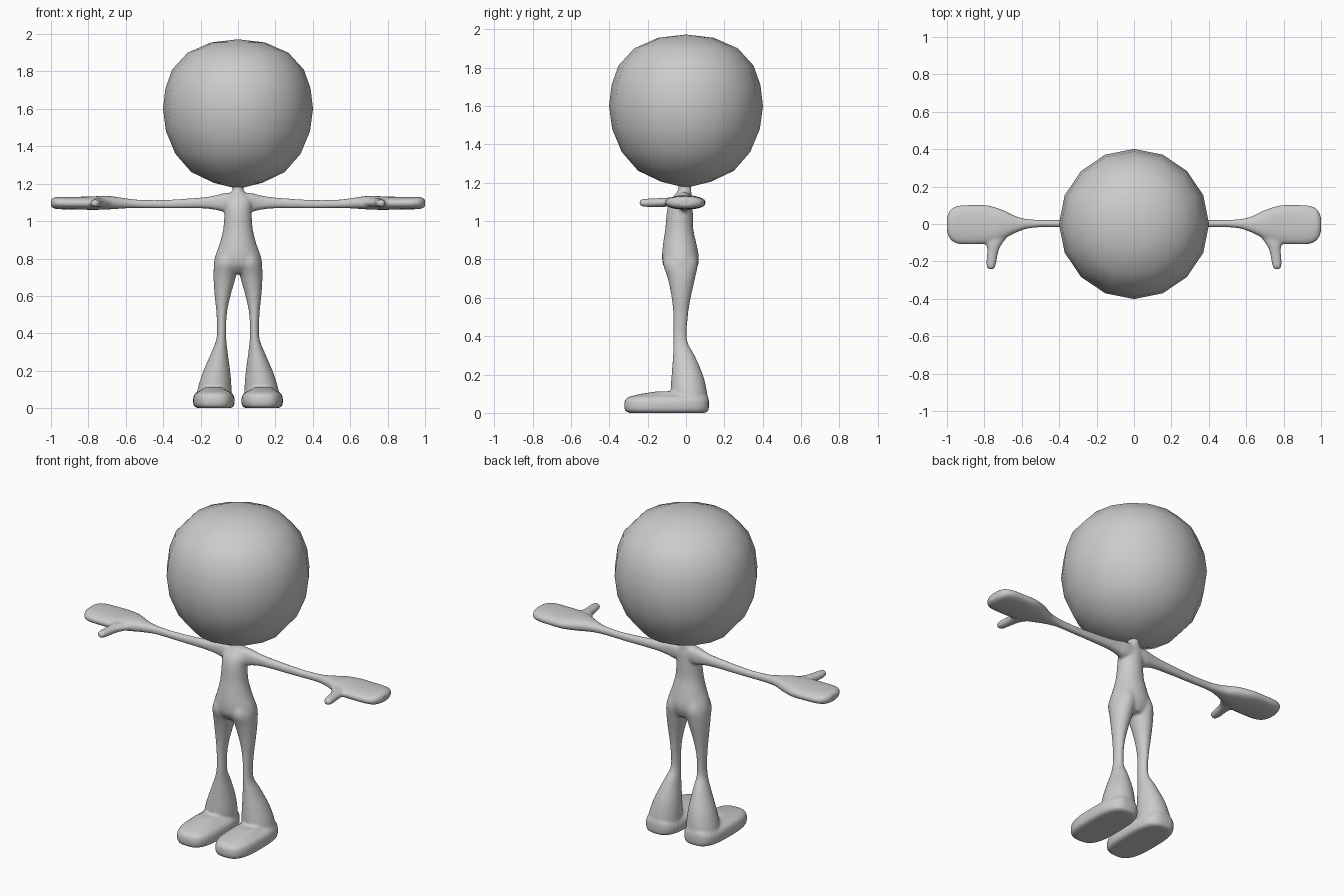
import bpy
import bmesh
import math
from mathutils import Vector

cube = bpy.data.objects.get("Cube")
if cube:
    bpy.data.objects.remove(cube, do_unlink=True)

clay = bpy.data.materials.new("plain_grey")
clay.use_nodes = True
GREY = (0.6, 0.6, 0.6, 1)
clay.diffuse_color = GREY
clay.node_tree.nodes["Principled BSDF"].inputs["Base Color"].default_value = GREY


def smooth_rows(rows, steps=4):
    """Catmull-Rom interpolation between the given sections."""
    out = []
    last = len(rows) - 1
    for i in range(last):
        a, b, c, d = (rows[min(max(k, 0), last)] for k in (i - 1, i, i + 1, i + 2))
        for s in range(steps):
            t = s / steps
            out.append([q + 0.5 * t * (r - p + t * (2 * p - 5 * q + 4 * r - w
                        + t * (3 * (q - r) + w - p))) for p, q, r, w in zip(a, b, c, d)])
    return out + [rows[last]]


def loft(bm, rows, place, power=2, sides=24):
    """Closed tube; each row is (position, u low, u high, v low, v high)."""
    rings = []
    for pos, u0, u1, v0, v1 in smooth_rows(rows):
        ring = []
        for k in range(sides):
            a = math.tau * k / sides
            cu, su = math.cos(a), math.sin(a)
            u = (u0 + u1) / 2 + (u1 - u0) / 2 * math.copysign(abs(cu) ** (2 / power), cu)
            v = (v0 + v1) / 2 + (v1 - v0) / 2 * math.copysign(abs(su) ** (2 / power), su)
            ring.append(bm.verts.new(place(pos, u, v)))
        rings.append(ring)
    for low, high in zip(rings, rings[1:]):
        for k in range(sides):
            n = (k + 1) % sides
            bm.faces.new((low[k], low[n], high[n], high[k]))
    bm.faces.new(rings[0][::-1])
    bm.faces.new(rings[-1])


def finish(name, bm):
    bmesh.ops.recalc_face_normals(bm, faces=bm.faces[:])
    mesh = bpy.data.meshes.new(name)
    bm.to_mesh(mesh)
    bm.free()
    for f in mesh.polygons:
        f.use_smooth = True
    mesh.materials.append(clay)
    ob = bpy.data.objects.new(name, mesh)
    bpy.context.collection.objects.link(ob)
    return ob


# Torso and neck
body = bmesh.new()
loft(body, [
    (0.72, -.07, .07, -.08, .04), (0.76, -.125, .125, -.115, .06),
    (0.81, -.123, .123, -.125, .067), (0.88, -.098, .098, -.12, .055),
    (0.96, -.079, .079, -.108, .038), (1.05, -.073, .073, -.1, .036),
    (1.1, -.075, .075, -.085, .034), (1.135, -.06, .06, -.06, .03),
    (1.16, -.032, .032, -.043, .028), (1.185, -.03, .03, -.04, .028),
    (1.23, -.05, .05, -.055, .045)], lambda p, u, v: (u, v, p))

for side in (1, -1):
    def upright(p, u, v):
        return (side * u, v, p)

    def sideways(p, u, v):
        return (side * p, u, v)

    # Leg
    loft(body, [
        (0.05, .035, .225, -.07, .115), (0.12, .035, .212, -.08, .108),
        (0.2, .042, .185, -.075, .088), (0.3, .055, .142, -.068, .045),
        (0.38, .063, .114, -.066, .006), (0.5, .06, .115, -.066, .01),
        (0.6, .04, .125, -.075, .025), (0.7, .012, .131, -.095, .047),
        (0.78, -.005, .126, -.12, .062), (0.84, .01, .1, -.1, .045)], upright)

    # Foot
    loft(body, [
        (0, .04, .215, -.295, .1), (0.012, .022, .236, -.318, .117),
        (0.05, .018, .24, -.322, .12), (0.078, .03, .23, -.308, .117),
        (0.096, .06, .2, -.25, .105), (0.112, .085, .18, -.15, .08)],
        upright, power=3, sides=32)

    # Arm and hand
    loft(body, [
        (0.0, -.06, .03, 1.06, 1.15), (0.07, -.045, .03, 1.05, 1.15),
        (0.12, -.032, .026, 1.06, 1.138), (0.2, -.026, .024, 1.068, 1.126),
        (0.4, -.018, .022, 1.068, 1.113), (0.54, -.02, .024, 1.07, 1.115),
        (0.62, -.042, .038, 1.067, 1.125), (0.7, -.08, .075, 1.062, 1.135),
        (0.78, -.105, .1, 1.06, 1.132), (0.86, -.11, .103, 1.062, 1.13),
        (0.94, -.107, .098, 1.063, 1.13), (0.98, -.085, .078, 1.066, 1.128),
        (1.0, -.045, .04, 1.078, 1.115)], sideways, power=2.4)

    # Thumb
    loft(body, [
        (-.04, .65, .79, 1.075, 1.12), (-.1, .7, .79, 1.074, 1.122),
        (-.14, .722, .785, 1.073, 1.12), (-.2, .735, .79, 1.073, 1.117),
        (-.23, .742, .787, 1.076, 1.114), (-.242, .752, .778, 1.085, 1.106)],
        lambda p, u, v: (side * u, p, v))

body = finish("body", body)
blend = body.modifiers.new("blend", 'REMESH')
blend.mode = 'VOXEL'
blend.voxel_size = 0.008
blend.use_smooth_shade = True
soften = body.modifiers.new("soften", 'SMOOTH')
soften.factor = 0.5
soften.iterations = 6

# Head: a sixteen-sided ball, narrowing to the neck
head = bmesh.new()
outline = [(.03, 1.18), (.13, 1.205), (.25, 1.262), (.335, 1.36), (.385, 1.48), (.401, 1.6),
           (.388, 1.71), (.352, 1.81), (.27, 1.9), (.145, 1.955), (0, 1.972)]
points = [head.verts.new((r, 0, z)) for r, z in outline]
edges = [head.edges.new(pair) for pair in zip(points, points[1:])]
bmesh.ops.spin(head, geom=points + edges, cent=Vector(), axis=(0, 0, 1),
               angle=math.tau, steps=16)
bmesh.ops.remove_doubles(head, verts=head.verts[:], dist=0.0005)
head.edges.ensure_lookup_table()
bmesh.ops.holes_fill(head, edges=[e for e in head.edges if e.is_boundary], sides=16)
finish("head", head)
